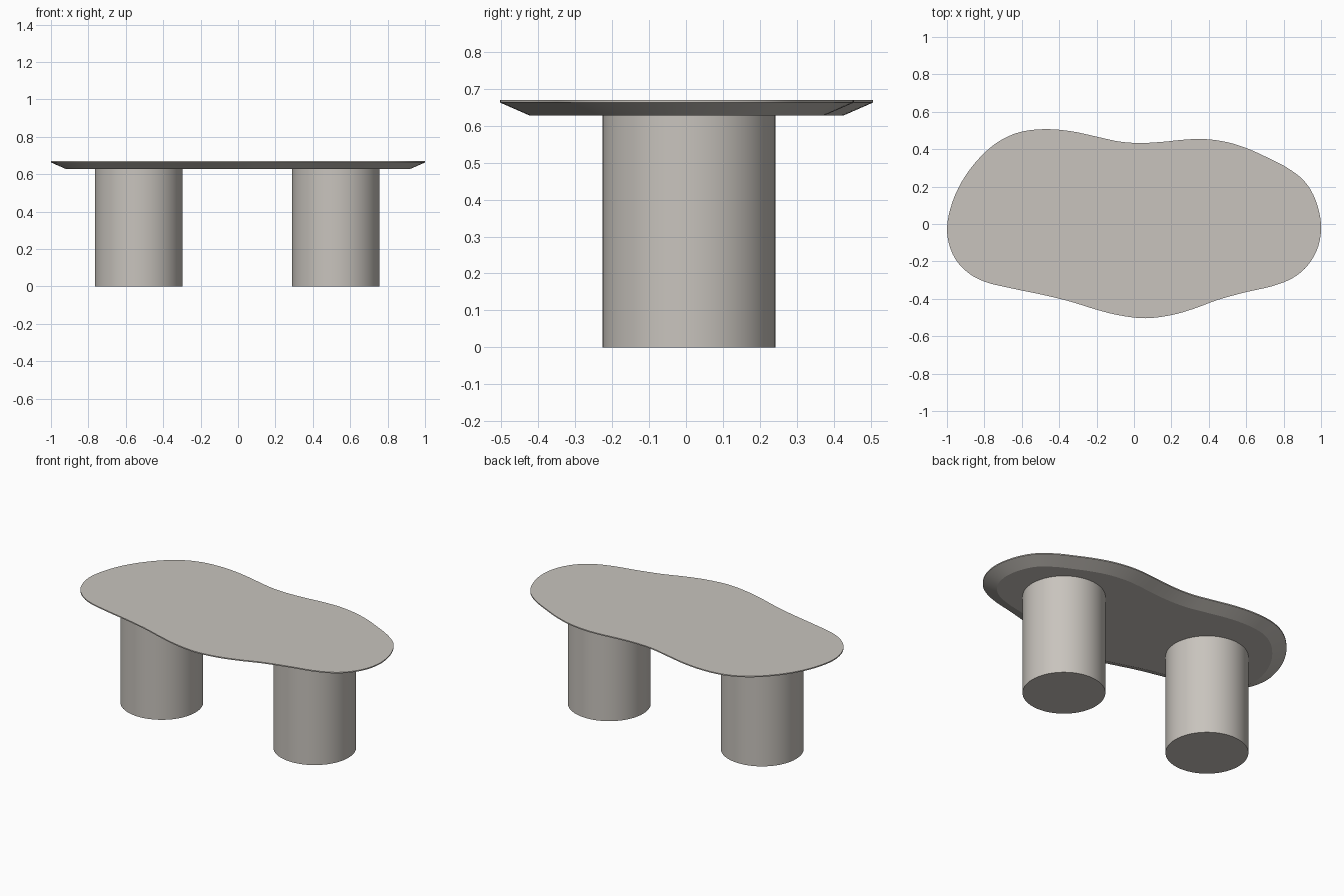
import bpy, bmesh, math
from mathutils import Vector

if "Cube" in bpy.data.objects:
    bpy.data.objects.remove(bpy.data.objects["Cube"])

stone = bpy.data.materials.new("warm grey stone")
stone.diffuse_color = (0.58, 0.55, 0.51, 1)
stone.use_nodes = True
stone.node_tree.nodes["Principled BSDF"].inputs["Base Color"].default_value = stone.diffuse_color

# Freeform outline of the table top, clockwise seen from above
OUTLINE = [(-1.0, -0.03), (-0.97, 0.12), (-0.90, 0.26), (-0.80, 0.38), (-0.70, 0.455),
           (-0.59, 0.496), (-0.46, 0.507), (-0.33, 0.495), (-0.20, 0.467), (-0.08, 0.441),
           (0.03, 0.433), (0.15, 0.439), (0.27, 0.451), (0.38, 0.454), (0.50, 0.437),
           (0.61, 0.402), (0.72, 0.352), (0.82, 0.30), (0.91, 0.23), (0.97, 0.13),
           (1.0, 0.0), (0.985, -0.12), (0.93, -0.22), (0.85, -0.288), (0.74, -0.332),
           (0.60, -0.364), (0.45, -0.405), (0.32, -0.453), (0.20, -0.487), (0.06, -0.504),
           (-0.08, -0.488), (-0.20, -0.458), (-0.35, -0.412), (-0.50, -0.376),
           (-0.65, -0.345), (-0.80, -0.308), (-0.90, -0.250), (-0.97, -0.16)]


def smooth_loop(points, steps=4):
    """Closed Catmull-Rom curve through the points."""
    p = [Vector(q) for q in points]
    n, out = len(p), []
    for i in range(n):
        a, b, c, d = (p[(i + k) % n] for k in (-1, 0, 1, 2))
        for s in range(steps):
            t = s / steps
            out.append(0.5 * (2 * b + (c - a) * t + (2 * a - 5 * b + 4 * c - d) * t * t
                              + (3 * b - a - 3 * c + d) * t ** 3))
    return out


def inset(loop, dist):
    """Shift a clockwise loop inwards along its normals."""
    n, out = len(loop), []
    for i in range(n):
        t = (loop[(i + 2) % n] - loop[i - 2]).normalized()
        out.append(loop[i] + Vector((t.y, -t.x)) * dist)
    return out


def loft(name, rings, angle):
    """Skin stacked (loop, z) rings, capping both ends."""
    bm = bmesh.new()
    rows = [[bm.verts.new((v.x, v.y, z)) for v in loop] for loop, z in rings]
    n = len(rows[0])
    for lo, hi in zip(rows, rows[1:]):
        for i in range(n):
            j = (i + 1) % n
            bm.faces.new((lo[i], lo[j], hi[j], hi[i]))
    bm.faces.new(rows[0])
    bm.faces.new(rows[-1])
    bmesh.ops.recalc_face_normals(bm, faces=bm.faces)
    mesh = bpy.data.meshes.new(name)
    bm.to_mesh(mesh)
    bm.free()
    mesh.materials.append(stone)
    ob = bpy.data.objects.new(name, mesh)
    bpy.context.collection.objects.link(ob)
    bpy.ops.object.select_all(action='DESELECT')
    ob.select_set(True)
    bpy.context.view_layer.objects.active = ob
    bpy.ops.object.shade_smooth_by_angle(angle=math.radians(angle))


# Table top: thin upright rim, undercut bevel, flat underside
edge = smooth_loop(OUTLINE)
loft("table_top", [(inset(edge, 0.08), 0.628), (edge, 0.663), (edge, 0.67)], 20)

# Two round column legs
for name, x in (("left_leg", -0.531), ("right_leg", 0.523)):
    ring = [Vector((x + 0.234 * math.cos(a), 0.008 + 0.234 * math.sin(a)))
            for a in (2 * math.pi * i / 64 for i in range(64))]
    loft(name, [(ring, 0.0), (ring, 0.628)], 30)
